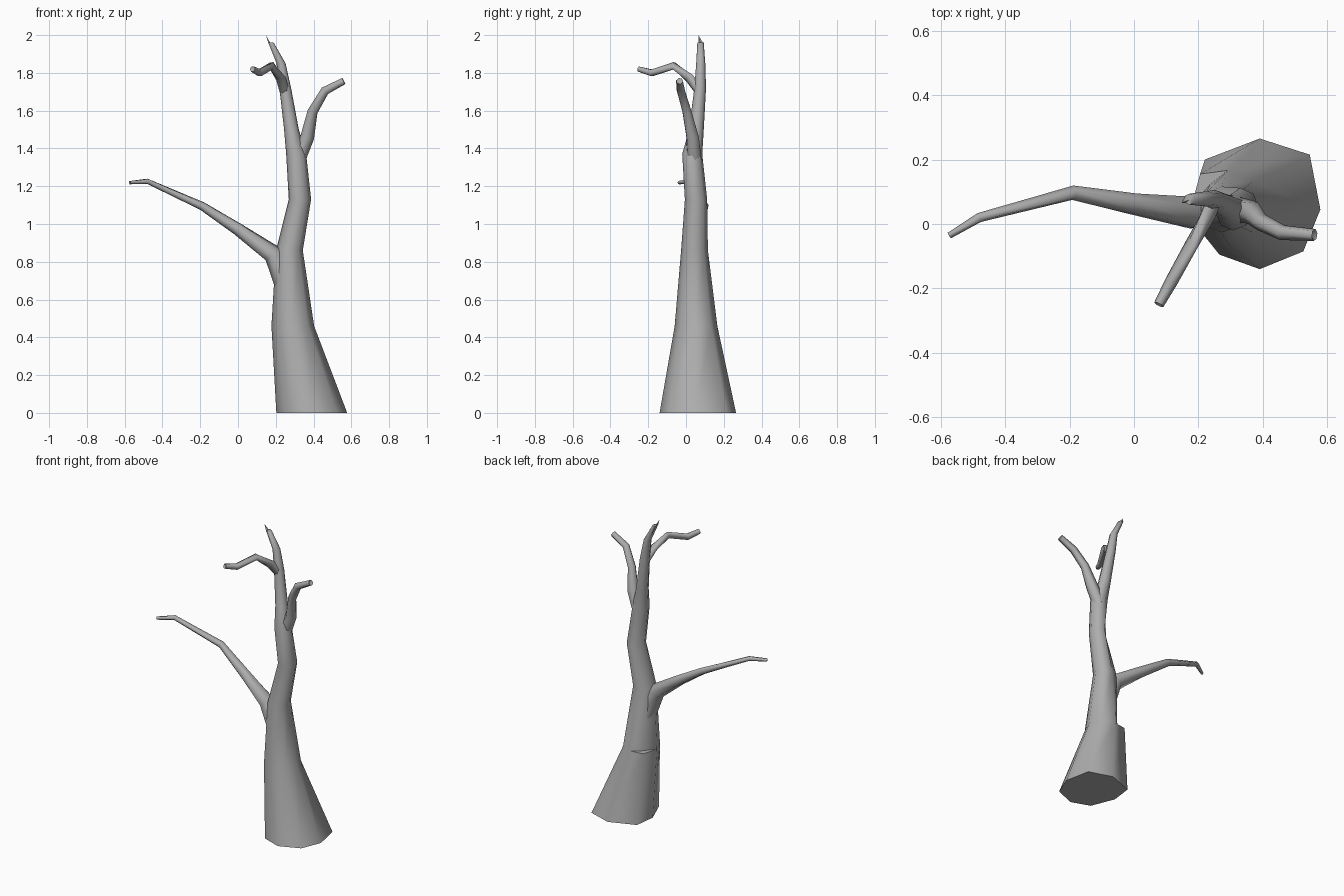
import bpy, bmesh, math
from mathutils import Vector

if "Cube" in bpy.data.objects:
    bpy.data.objects.remove(bpy.data.objects["Cube"])

bark = bpy.data.materials.new("bark_grey")
bark.diffuse_color = (0.42, 0.42, 0.42, 1)
bark.use_nodes = True
bark.node_tree.nodes["Principled BSDF"].inputs["Base Color"].default_value = bark.diffuse_color


def loft(name, path, sides, level=False, tweaks=None):
    """Tapered tube through (x, y, z, radius) rings; tweaks move single ring vertices."""
    tweaks = tweaks or {}
    pts = [Vector(p[:3]) for p in path]
    bm = bmesh.new()
    rings = []
    for i, p in enumerate(pts):
        if level:
            u, v = Vector((1, 0, 0)), Vector((0, 1, 0))
        else:
            # ring plane halves the bend between neighbouring segments
            a = (p - pts[i - 1]).normalized() if i else Vector()
            b = (pts[i + 1] - p).normalized() if i < len(pts) - 1 else Vector()
            t = (a + b).normalized()
            u = Vector((0.5, 1, 0)) if abs(t.y) < 0.75 else Vector((1, 0, 0))
            u = (u - t * u.dot(t)).normalized()
            v = t.cross(u)
        ring = []
        for k in range(sides):
            ang = 2 * math.pi * k / sides
            co = p + (u * math.cos(ang) + v * math.sin(ang)) * path[i][3]
            ring.append(bm.verts.new(tweaks.get((i, k), co)))
        rings.append(ring)
    for lo, hi in zip(rings, rings[1:]):
        for k in range(sides):
            j = (k + 1) % sides
            bm.faces.new((lo[k], lo[j], hi[j], hi[k]))
    bm.faces.new(rings[0][::-1])
    # hollowed, broken end
    end = bm.faces.new(rings[-1])
    dip = (pts[-2] - pts[-1]).normalized() * path[-1][3] * 0.7
    bmesh.ops.poke(bm, faces=[end])["verts"][0].co += dip
    bmesh.ops.remove_doubles(bm, verts=bm.verts[:], dist=0.0005)
    bmesh.ops.recalc_face_normals(bm, faces=bm.faces[:])
    me = bpy.data.meshes.new(name)
    bm.to_mesh(me)
    bm.free()
    me.materials.append(bark)
    ob = bpy.data.objects.new(name, me)
    bpy.context.collection.objects.link(ob)
    bpy.ops.object.select_all(action='DESELECT')
    bpy.context.view_layer.objects.active = ob
    ob.select_set(True)
    bpy.ops.object.shade_smooth_by_angle(angle=math.radians(75))
    return ob


# Trunk: irregular foot, bark ledge at mid height, back groove, splintered tip
foot = [(0.578, 0.045), (0.545, 0.215), (0.39, 0.265), (0.22, 0.20),
        (0.203, 0.06), (0.265, -0.095), (0.39, -0.14), (0.525, -0.085)]
tweaks = {(0, k): Vector((x, y, 0)) for k, (x, y) in enumerate(foot)}
tweaks[1, 3] = Vector((0.205, 0.155, 0.46))    # ledge, outer corner
tweaks[2, 3] = Vector((0.235, 0.122, 0.46))    # ledge, inner corner
tweaks[4, 3] = Vector((0.308, 0.078, 1.14))    # back groove
tweaks[9, 4] = Vector((0.148, 0.066, 2.0))     # splinter
trunk = [(0.39, 0.06, 0, 0.19), (0.29, 0.053, 0.46, 0.113), (0.29, 0.053, 0.46, 0.113),
         (0.272, 0.045, 0.86, 0.071), (0.328, 0.053, 1.13, 0.059),
         (0.308, 0.033, 1.37, 0.053), (0.283, 0.055, 1.50, 0.039),
         (0.25, 0.075, 1.72, 0.031), (0.228, 0.078, 1.85, 0.024),
         (0.172, 0.077, 1.96, 0.017)]
loft("trunk", trunk, 8, True, tweaks)

# Long low branch on the left
loft("left_branch", [(0.262, 0.045, 0.66, 0.062), (0.187, 0.035, 0.84, 0.052),
                     (0.0, 0.062, 0.972, 0.034), (-0.19, 0.097, 1.095, 0.023),
                     (-0.48, 0.02, 1.226, 0.015), (-0.573, -0.036, 1.219, 0.010)], 6)

# Crooked upper branch on the right
loft("right_branch", [(0.315, 0.045, 1.34, 0.042), (0.367, 0.035, 1.46, 0.037),
                      (0.395, 0.005, 1.595, 0.027), (0.46, -0.027, 1.705, 0.024),
                      (0.560, -0.034, 1.757, 0.019)], 6)

# Thin zigzag branch reaching forward
loft("front_branch", [(0.25, 0.08, 1.69, 0.026), (0.227, 0.02, 1.77, 0.026),
                      (0.178, -0.065, 1.838, 0.021), (0.115, -0.18, 1.80, 0.020),
                      (0.077, -0.25, 1.82, 0.016)], 6)
